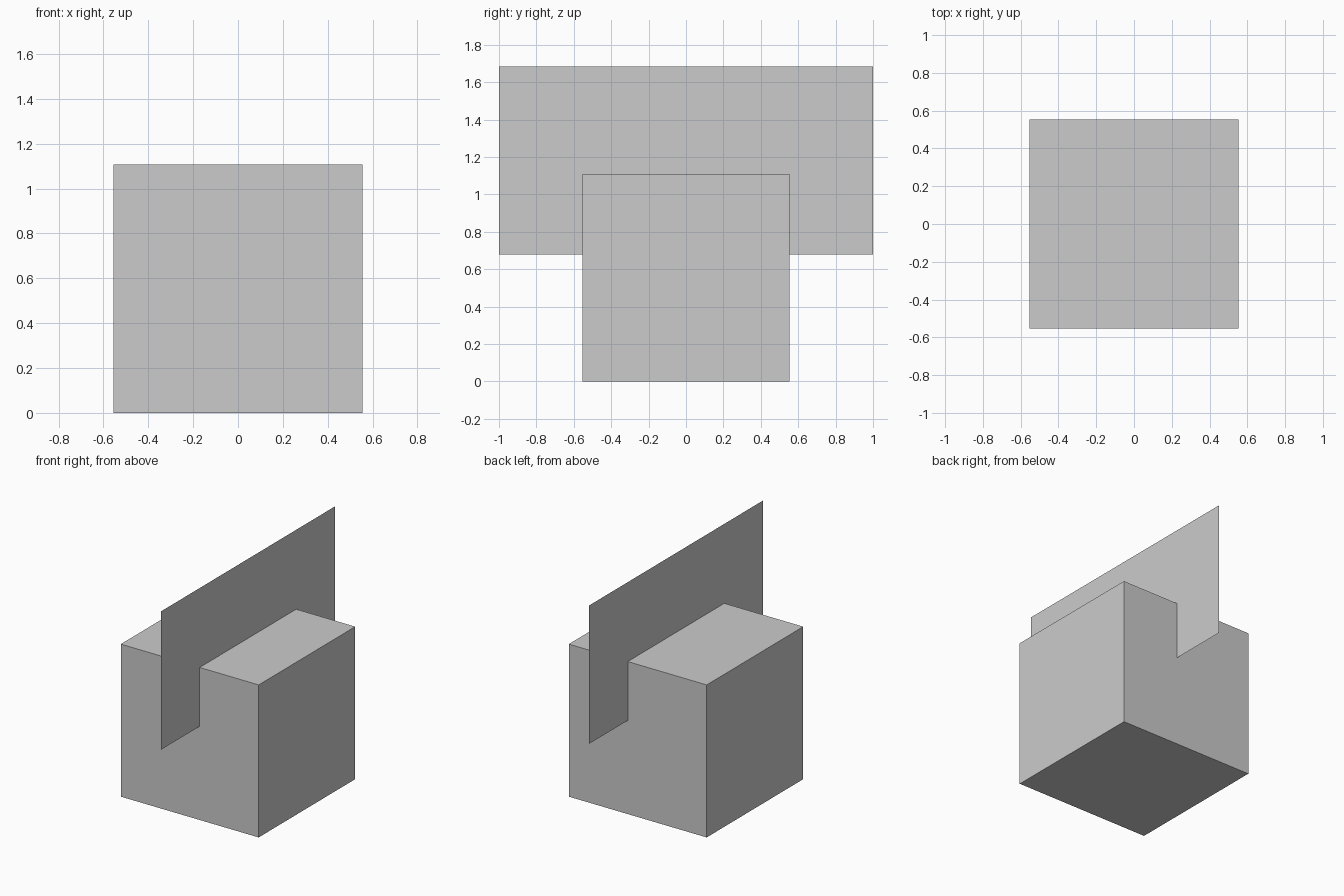
import bpy

if "Cube" in bpy.data.objects:
    bpy.data.objects.remove(bpy.data.objects["Cube"])

# Solid cube standing on the ground
SIZE = 1.108
bpy.ops.mesh.primitive_cube_add(size=SIZE, location=(0, 0, SIZE / 2))
bpy.context.object.name = "base_block"

# Thin upright sheet slotted through the block, lying in the yz plane
SHEET_X, HALF_LENGTH, BOTTOM, TOP = 0.08, 1.0, 0.68, 1.685
mesh = bpy.data.meshes.new("upright_panel")
mesh.from_pydata(
    [(SHEET_X, y, z) for y, z in ((-HALF_LENGTH, BOTTOM), (HALF_LENGTH, BOTTOM),
                                  (HALF_LENGTH, TOP), (-HALF_LENGTH, TOP))],
    [], [(0, 1, 2, 3)])
panel = bpy.data.objects.new("upright_panel", mesh)
bpy.context.collection.objects.link(panel)
